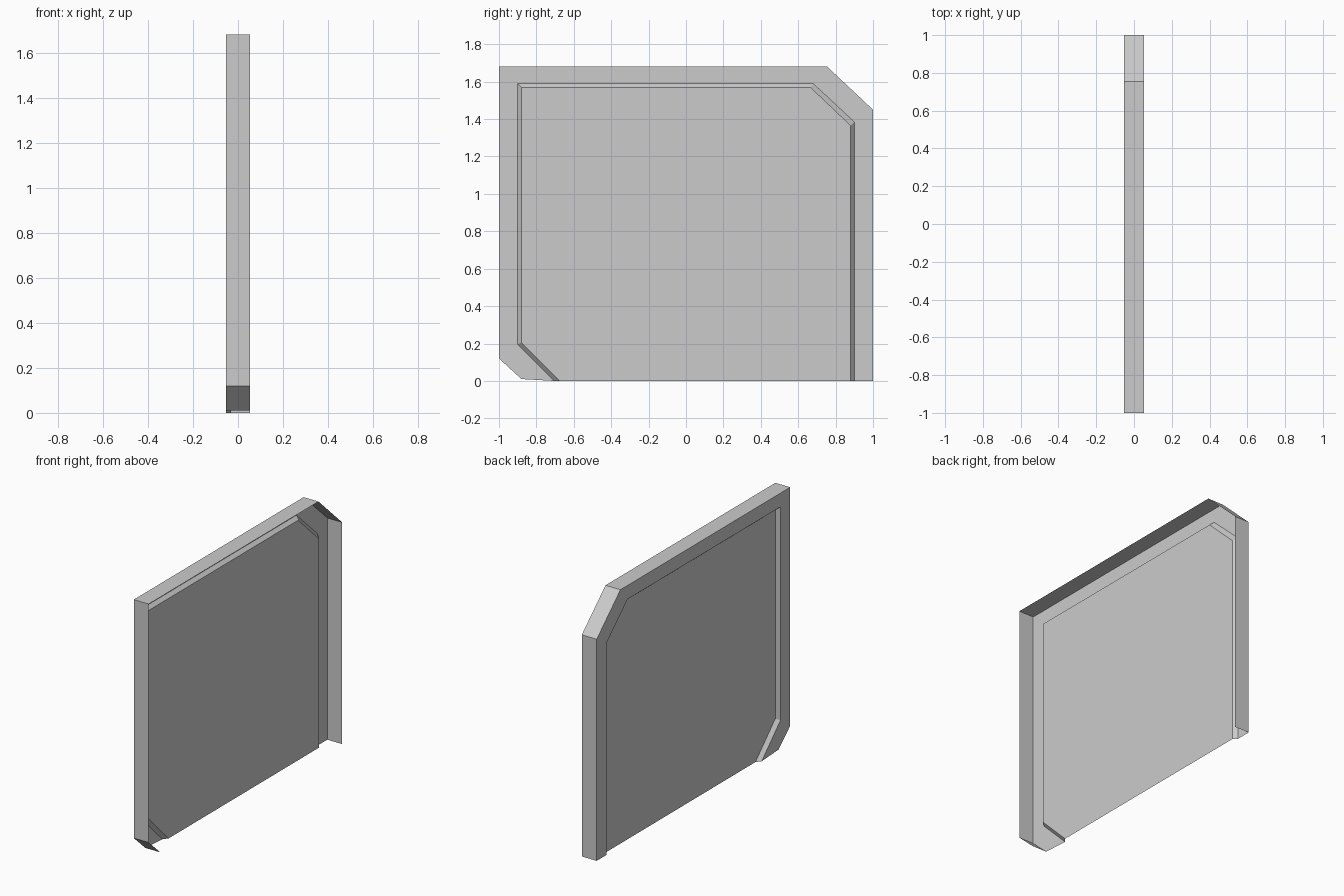
import bpy
import bmesh

cube = bpy.data.objects.get("Cube")
if cube:
    bpy.data.objects.remove(cube, do_unlink=True)

grey = bpy.data.materials.new("light_grey")
grey.use_nodes = True
COLOUR = (0.6, 0.6, 0.6, 1.0)
grey.diffuse_color = COLOUR
grey.node_tree.nodes["Principled BSDF"].inputs["Base Color"].default_value = COLOUR

# Open (y, z) outlines, from the back foot over the top to the front foot
OUTER = [(1, 0), (1, 1.45), (0.755, 1.68), (-1, 1.68), (-1, 0.12), (-0.88, 0.01)]
RECESS = [(0.9, 0), (0.9, 1.385), (0.68, 1.59), (-0.9, 1.59), (-0.9, 0.195), (-0.705, 0)]
PANEL = [(0.88, 0), (0.88, 1.365), (0.665, 1.57), (-0.88, 1.57), (-0.88, 0.205), (-0.675, 0)]

# Depths of the rim edge, the border and the raised panel
RIM_X, BORDER_X, PANEL_X = 0.054, -0.054, -0.03


def finish(name, bm):
    mesh = bpy.data.meshes.new(name)
    bm.to_mesh(mesh)
    bm.free()
    mesh.materials.append(grey)
    bpy.context.collection.objects.link(bpy.data.objects.new(name, mesh))


def row(bm, outline, x):
    return [bm.verts.new((x, y, z)) for y, z in outline]


def strip(name, first, first_x, second, second_x):
    """Sheet of quads joining two matching outlines."""
    bm = bmesh.new()
    a, b = row(bm, first, first_x), row(bm, second, second_x)
    for i in range(len(a) - 1):
        bm.faces.new((a[i], b[i], b[i + 1], a[i + 1]))
    finish(name, bm)


# Tray: outer rim wall, flat border and sloped step
strip("rim_wall", OUTER, RIM_X, OUTER, BORDER_X)
strip("border", OUTER, BORDER_X, RECESS, BORDER_X)
strip("panel_step", RECESS, BORDER_X, PANEL, PANEL_X)

# Main flat panel
bm = bmesh.new()
bm.faces.new(row(bm, PANEL, PANEL_X)[::-1])
finish("main_panel", bm)
